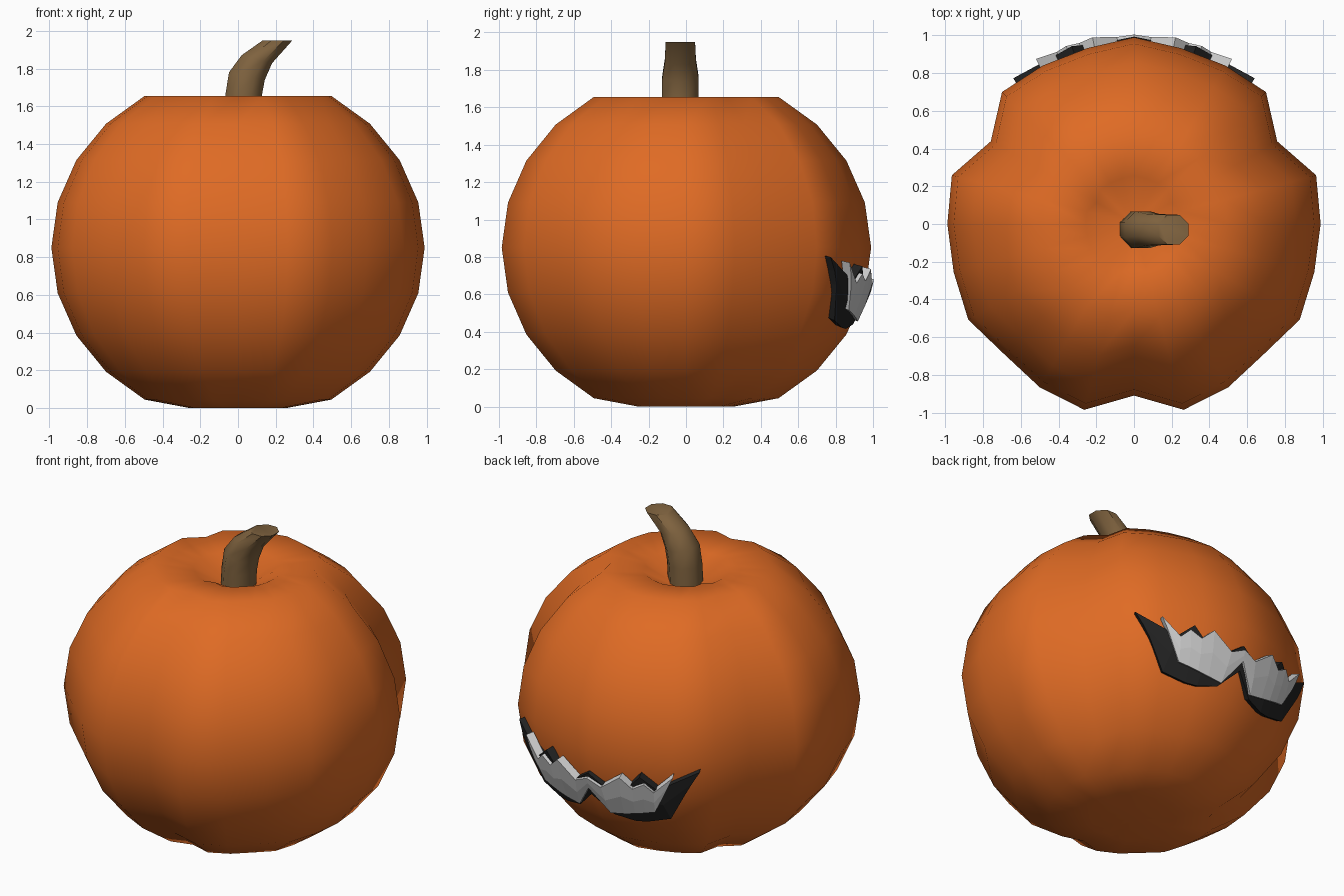
import bpy, bmesh
from math import sin, cos, radians, sqrt
from mathutils import Vector

cube = bpy.data.objects.get("Cube")
if cube:
    bpy.data.objects.remove(cube, do_unlink=True)

MID, HALF = 0.85, 0.93   # height of the widest ring, half height


def material(name, rgb):
    m = bpy.data.materials.new(name)
    m.use_nodes = True
    m.diffuse_color = (*rgb, 1)
    bsdf = m.node_tree.nodes["Principled BSDF"]
    bsdf.inputs["Base Color"].default_value = (*rgb, 1)
    bsdf.inputs["Roughness"].default_value = 0.8
    return m


orange = material("pumpkin orange", (0.74, 0.147, 0.018))
brown = material("stem brown", (0.215, 0.125, 0.05))
black = material("mouth black", (0.016, 0.016, 0.016))
grey = material("teeth grey", (0.62, 0.62, 0.62))


def finish(name, bm, mat):
    mesh = bpy.data.meshes.new(name)
    bm.to_mesh(mesh)
    bm.free()
    ob = bpy.data.objects.new(name, mesh)
    bpy.context.collection.objects.link(ob)
    mesh.materials.append(mat)
    return ob


def smooth(ob, angle):
    bpy.ops.object.select_all(action='DESELECT')
    ob.select_set(True)
    bpy.context.view_layer.objects.active = ob
    bpy.ops.object.shade_smooth_by_angle(angle=radians(angle))


def bridge(bm, rings):
    for a, b in zip(rings, rings[1:]):
        n = len(a)
        for i in range(n):
            j = (i + 1) % n
            bm.faces.new((a[i], a[j], b[j], b[i]))


# Ribbed body: rings every 15 degrees, radius varies round the outline
ribs = [0.91, 1.02, 1.0, 0.975, 1.015, 0.99, 0.99,
        1.0, 0.877, 0.99, 0.97, 0.965, 0.99]       # front to back
ribs = ribs + ribs[-2:0:-1]
bm = bmesh.new()
rings = []
for step in range(11, 0, -1):
    t = radians(15 * step)
    z = max(0, MID + HALF * cos(t))
    if step == 1:
        z = 1.64
    ring = []
    for i, r in enumerate(ribs):
        a = radians(15 * i - 90)
        ring.append(bm.verts.new((r * sin(t) * cos(a), r * sin(t) * sin(a), z)))
    rings.append(ring)
bridge(bm, rings)
bottom = bm.verts.new((0, 0, 0.01))
pit = bm.verts.new((0, 0, 1.5))
for i in range(24):
    j = (i + 1) % 24
    bm.faces.new((rings[0][j], rings[0][i], bottom))
    bm.faces.new((rings[-1][i], rings[-1][j], pit))
body = finish("pumpkin_body", bm, orange)
smooth(body, 80)

# Bent eight-sided stem with a level cut top: x, z, radius, lean
bm = bmesh.new()
rings = []
for x, z, r, lean in [(0.02, 1.48, 0.105, 0), (0.03, 1.66, 0.105, 0),
                      (0.047, 1.76, 0.105, 12), (0.10, 1.85, 0.09, 15),
                      (0.21, 1.95, 0.085, 0)]:
    ring = []
    for i in range(8):
        a = radians(45 * i + 22.5)
        dx = r * cos(a)
        ring.append(bm.verts.new((x + dx * cos(radians(lean)), -0.03 + r * sin(a),
                                  z - dx * sin(radians(lean)))))
    rings.append(ring)
bridge(bm, rings)
bm.faces.new(rings[-1])
bm.faces.new(rings[0][::-1])
stem = finish("stem", bm, brown)
smooth(stem, 48)


# Curved plates following the back of the body, mirrored left to right
def plate(name, half, scale, thickness, mat):
    def place(x, z):
        spread = 1 - ((z - MID) / HALF) ** 2
        return Vector((x, sqrt(scale * scale * spread - x * x), z))

    columns = [(-a, b, -c, d) for a, b, c, d in half[:0:-1]] + half
    bm = bmesh.new()
    grid = []
    for xu, zu, xl, zl in columns:
        points = [place(xu + (xl - xu) * f, zu + (zl - zu) * f) for f in (0, 0.5, 1)]
        grid.append([bm.verts.new(p) for p in points])
    for a, b in zip(grid, grid[1:]):
        for r in range(2):
            bm.faces.new((a[r], b[r], b[r + 1], a[r + 1]))
    ob = finish(name, bm, mat)
    mod = ob.modifiers.new("thickness", 'SOLIDIFY')
    mod.thickness = thickness
    mod.offset = -1
    return ob


# Each column: upper x, upper z, lower x, lower z
plate("mouth_backing", [(0, 0.71, 0, 0.56), (0.10, 0.64, 0.12, 0.44),
                        (0.24, 0.65, 0.24, 0.415), (0.33, 0.75, 0.31, 0.42),
                        (0.42, 0.67, 0.45, 0.46), (0.64, 0.80, 0.56, 0.65)],
      1.005, 0.05, black)
plate("teeth", [(0, 0.68, 0, 0.61), (0.09, 0.64, 0.11, 0.455),
                (0.22, 0.735, 0.20, 0.47), (0.29, 0.67, 0.27, 0.485),
                (0.36, 0.71, 0.33, 0.50), (0.41, 0.66, 0.39, 0.515),
                (0.52, 0.77, 0.46, 0.64)],
      1.022, 0.05, grey)
